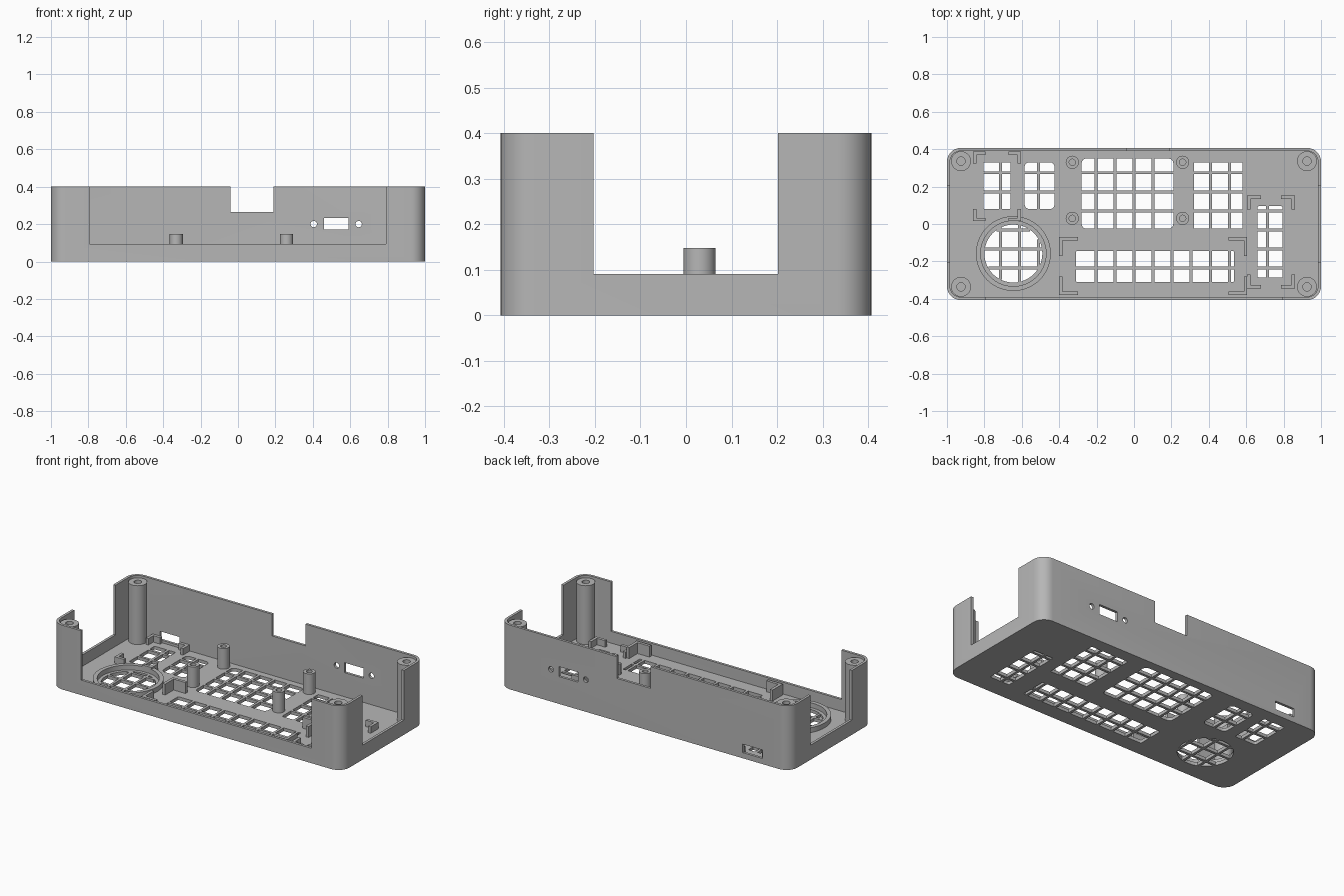
import bpy, bmesh, math

cube = bpy.data.objects.get("Cube")
if cube:
    bpy.data.objects.remove(cube, do_unlink=True)

GREY = (0.47, 0.47, 0.47, 1)
mat = bpy.data.materials.new("grey plastic")
mat.use_nodes = True
mat.diffuse_color = GREY
mat.node_tree.nodes["Principled BSDF"].inputs["Base Color"].default_value = GREY

HX, HY, TOP, FLOOR, WALL = 1.0, 0.407, 0.4, 0.02, 0.016
PITCH, BAR = 0.102, 0.016


def finish(name, bm):
    bmesh.ops.recalc_face_normals(bm, faces=bm.faces)
    mesh = bpy.data.meshes.new(name)
    bm.to_mesh(mesh)
    bm.free()
    mesh.materials.append(mat)
    ob = bpy.data.objects.new(name, mesh)
    bpy.context.collection.objects.link(ob)
    return ob


def add_prism(bm, pts, lo, hi, along_y=False):
    """Extrude an outline between two levels, along z or along y."""
    place = (lambda a, b, c: (a, c, b)) if along_y else (lambda a, b, c: (a, b, c))
    low = [bm.verts.new(place(a, b, lo)) for a, b in pts]
    high = [bm.verts.new(place(a, b, hi)) for a, b in pts]
    bm.faces.new(low)
    bm.faces.new(high)
    for i in range(len(pts)):
        j = (i + 1) % len(pts)
        bm.faces.new((low[i], low[j], high[j], high[i]))


def prism(name, pts, lo, hi, along_y=False):
    bm = bmesh.new()
    add_prism(bm, pts, lo, hi, along_y)
    return finish(name, bm)


def rect(x0, x1, y0, y1):
    return [(x0, y0), (x1, y0), (x1, y1), (x0, y1)]


def circle(cx, cy, r, n=48):
    return [(cx + r * math.cos(math.tau * i / n), cy + r * math.sin(math.tau * i / n))
            for i in range(n)]


def rounded(x0, x1, y0, y1, r, steps=8):
    corners = [(x1 - r, y1 - r), (x0 + r, y1 - r), (x0 + r, y0 + r), (x1 - r, y0 + r)]
    return [(cx + r * math.cos((q + s / steps) * math.pi / 2),
             cy + r * math.sin((q + s / steps) * math.pi / 2))
            for q, (cx, cy) in enumerate(corners) for s in range(steps + 1)]


def tube(name, cx, cy, r_out, r_in, z0, z1, n=40):
    """Hollow cylinder from a closed four-point section."""
    bm = bmesh.new()
    section = [(r_out, z0), (r_out, z1), (r_in, z1), (r_in, z0)]
    rings = [[bm.verts.new((x, y, z)) for x, y in circle(cx, cy, r, n)] for r, z in section]
    for k in range(4):
        a, b = rings[k], rings[(k + 1) % 4]
        for i in range(n):
            j = (i + 1) % n
            bm.faces.new((a[i], a[j], b[j], b[i]))
    return finish(name, bm)


def cut(target, pts, lo, hi, along_y=False):
    cutter = prism("cutter", pts, lo, hi, along_y)
    cutter.hide_render = True
    mod = target.modifiers.new("cut", 'BOOLEAN')
    mod.operation, mod.solver, mod.object = 'DIFFERENCE', 'EXACT', cutter
    bpy.context.view_layer.objects.active = target
    bpy.ops.object.modifier_apply(modifier=mod.name)
    bpy.data.objects.remove(cutter, do_unlink=True)


def grid_lines(lo, hi, origin):
    """Positions of the shared bar grid that fall inside a span."""
    k = math.ceil((lo - origin) / PITCH)
    while origin + k * PITCH < hi:
        yield origin + k * PITCH
        k += 1


def grille(name, x0, x1, y0, y1, chord=None):
    """Crossing bars; chord gives half lengths inside a round opening."""
    bm = bmesh.new()
    cx, cy, h = (x0 + x1) / 2, (y0 + y1) / 2, BAR / 2
    for x in grid_lines(x0 + h, x1 - h, 0.0):
        half = chord(x - cx) if chord else (y1 - y0) / 2
        add_prism(bm, rect(x - h, x + h, cy - half, cy + half), 0, FLOOR)
    for y in grid_lines(y0 + h, y1 - h, 0.07):
        half = chord(y - cy) if chord else (x1 - x0) / 2
        add_prism(bm, rect(cx - half, cx + half, y - h, y + h), 0, FLOOR)
    finish(name, bm)


# Tray: rounded box, hollowed, with open front, open ends and a rear notch
tray = prism("case_tray", rounded(-HX, HX, -HY, HY, 0.075), 0, TOP)
cut(tray, rounded(-HX + WALL, HX - WALL, -HY + WALL, HY - WALL, 0.059), FLOOR, 0.6)
cut(tray, rect(-0.795, 0.79, 0.093, 0.6), -0.6, -0.2, True)
cut(tray, rect(-0.04, 0.19, 0.265, 0.6), 0.2, 0.6, True)
cut(tray, rect(-1.2, 1.2, -0.203, 0.202), 0.091, 0.6)

# Rear connector openings and screw holes
cut(tray, rect(0.46, 0.59, 0.17, 0.232), 0.3, 0.6, True)
cut(tray, rect(-0.81, -0.675, 0.035, 0.088), 0.3, 0.6, True)
for x in (0.405, 0.645):
    cut(tray, circle(x, 0.2, 0.017, 24), 0.3, 0.6, True)

# Floor vents with their bars
vents = {
    "left_rear_vent": (-0.805, -0.66, 0.08, 0.33, 0.006),
    "small_rear_vent": (-0.585, -0.425, 0.08, 0.33, 0.025),
    "board_vent": (-0.28, 0.21, -0.025, 0.35, 0.025),
    "right_rear_vent": (0.32, 0.58, -0.025, 0.33, 0.006),
    "end_vent": (0.66, 0.795, -0.285, 0.095, 0.006),
    "front_vent": (-0.31, 0.535, -0.31, -0.145, 0.006),
}
for name, (x0, x1, y0, y1, r) in vents.items():
    cut(tray, rounded(x0, x1, y0, y1, r, 4), -0.1, 0.1)
    grille(name + "_bars", x0, x1, y0, y1)

# Round fan vent with raised ring
FX, FY, FR = -0.645, -0.158, 0.155
cut(tray, circle(FX, FY, FR), -0.1, 0.1)
grille("fan_vent_bars", FX - FR, FX + FR, FY - FR, FY + FR,
       lambda d: math.sqrt(max(FR * FR - d * d, 0)))
tube("fan_ring", FX, FY, 0.2, 0.175, FLOOR - 0.005, 0.05, 56)

# Corner screw posts
for sx in (-1, 1):
    for sy in (-1, 1):
        tube("corner_post", sx * 0.925, sy * 0.336, 0.053, 0.022, FLOOR - 0.005, 0.386)

# Board standoffs
for x in (-0.33, 0.26):
    for y in (0.03, 0.33):
        tube("board_standoff", x, y, 0.035, 0.017, FLOOR - 0.005, 0.148)


# Corner brackets holding the modules
def brackets(name, x0, x1, y0, y1, leg, top, t=0.018):
    for cx, sx in ((x0, 1), (x1, -1)):
        for cy, sy in ((y0, 1), (y1, -1)):
            shape = [(0, 0), (leg, 0), (leg, t), (t, t), (t, leg), (0, leg)]
            prism(name, [(cx + sx * a, cy + sy * b) for a, b in shape], FLOOR - 0.005, top)


brackets("rear_module_bracket", -0.86, -0.605, 0.015, 0.388, 0.065, 0.06)
brackets("front_module_bracket", -0.4, 0.605, -0.38, -0.07, 0.1, 0.088)
brackets("end_module_bracket", 0.605, 0.86, -0.345, 0.152, 0.075, 0.06)

# Smooth curved walls, keep crisp edges
bpy.ops.object.select_all(action='DESELECT')
for ob in bpy.context.collection.objects:
    if ob.type == 'MESH' and ob.data.materials and ob.data.materials[0] == mat:
        ob.select_set(True)
        bpy.context.view_layer.objects.active = ob
bpy.ops.object.shade_smooth_by_angle(angle=math.radians(30))
